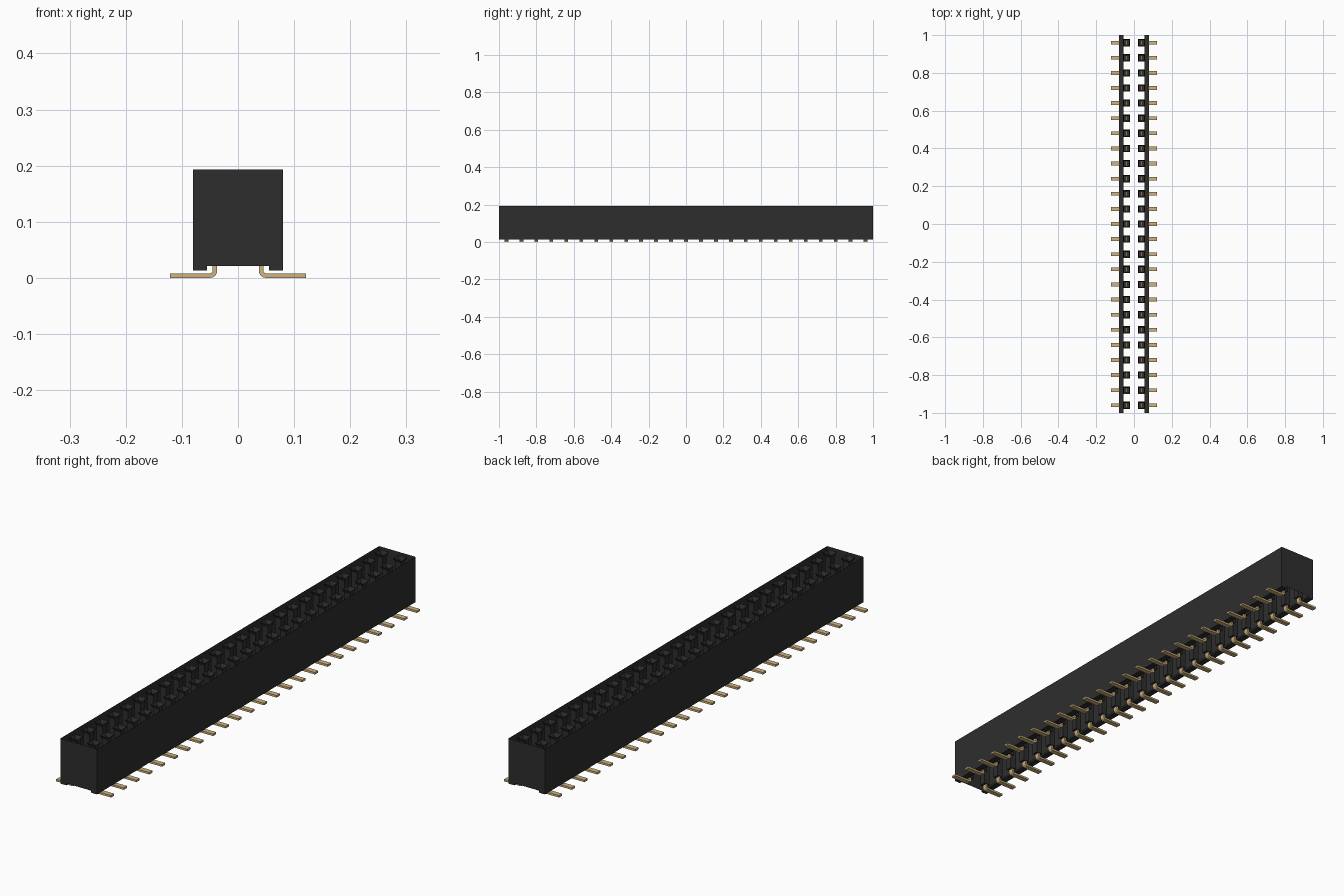
import bpy, bmesh, math

if "Cube" in bpy.data.objects:
    bpy.data.objects.remove(bpy.data.objects["Cube"])

N, PITCH = 25, 0.08
TOP, SEAT, FOOT = 0.193, 0.021, 0.013   # top rim, recess height, underside of rails


def material(name, rgb):
    m = bpy.data.materials.new(name)
    m.diffuse_color = (*rgb, 1)
    m.use_nodes = True
    m.node_tree.nodes["Principled BSDF"].inputs["Base Color"].default_value = m.diffuse_color
    return m


black = material("black plastic", (0.027, 0.027, 0.027))
gold = material("gold contact", (0.62, 0.45, 0.21))


def finish(bm, name, mat):
    me = bpy.data.meshes.new(name)
    bm.normal_update()
    bm.to_mesh(me)
    bm.free()
    me.materials.append(mat)
    ob = bpy.data.objects.new(name, me)
    bpy.context.collection.objects.link(ob)
    return ob


def extrude_profile(bm, pts, y0, y1, caps=True, closed=True):
    """Sweep an x-z outline along y."""
    a = [bm.verts.new((x, y0, z)) for x, z in pts]
    b = [bm.verts.new((x, y1, z)) for x, z in pts]
    n = len(pts)
    for i in range(n if closed else n - 1):
        j = (i + 1) % n
        bm.faces.new((a[i], a[j], b[j], b[i]))
    if caps:
        bm.faces.new(a[::-1])
        bm.faces.new(b)


def loft_squares(bm, x, y, rings, floor):
    """Open square tube through (half width, z) rings."""
    prev = None
    for h, z in rings:
        ring = [bm.verts.new((x + sx * h, y + sy * h, z))
                for sx, sy in ((-1, -1), (1, -1), (1, 1), (-1, 1))]
        if prev:
            for i in range(4):
                j = (i + 1) % 4
                bm.faces.new((prev[i], prev[j], ring[j], ring[i]))
        prev = ring
    if floor:
        bm.faces.new(prev)


def box(bm, x, y, z0, z1, sx, sy):
    extrude_profile(bm, [(x - sx / 2, z0), (x + sx / 2, z0),
                         (x + sx / 2, z1), (x - sx / 2, z1)], y - sy / 2, y + sy / 2)


# Thin housing shell: outer walls, rail undersides and rail inner steps, open middle
bm = bmesh.new()
for s in (-1, 1):
    extrude_profile(bm, [(s * 0.08, TOP), (s * 0.08, FOOT),
                         (s * 0.055, FOOT), (s * 0.055, SEAT)],
                    -1, 1, caps=False, closed=False)
    outline = [(-0.08, TOP), (-0.08, FOOT), (-0.055, FOOT), (-0.055, SEAT),
               (0.055, SEAT), (0.055, FOOT), (0.08, FOOT), (0.08, TOP)]
    vs = [bm.verts.new((x, s, z)) for x, z in outline]
    bm.faces.new(vs if s < 0 else vs[::-1])
bmesh.ops.remove_doubles(bm, verts=bm.verts, dist=1e-5)
finish(bm, "housing_shell", black)

# Sockets with a funnel mouth, and the bent contacts beneath
sockets, pins = bmesh.new(), bmesh.new()
arc = [math.radians(a) for a in (180, 202.5, 225, 247.5, 270)]
for i in range(N):
    y = (i - (N - 1) / 2) * PITCH
    for s in (-1, 1):
        x = s * 0.04
        loft_squares(sockets, x, y, [(0.019, TOP), (0.013, TOP - 0.013),
                                     (0.013, SEAT)], True)
        # Rounded bend from the upright stem to the flat solder tail
        outer = [(0.050 + 0.013 * math.cos(a), 0.015 + 0.013 * math.sin(a) - 0.002) for a in arc]
        inner = [(0.050 + 0.005 * math.cos(a), 0.015 + 0.005 * math.sin(a) - 0.002) for a in arc]
        prof = ([(0.037, 0.07)] + outer + [(0.121, 0.0), (0.121, 0.008)]
                + inner[::-1] + [(0.045, 0.07)])
        extrude_profile(pins, [(s * px, pz) for px, pz in prof], y - 0.01, y + 0.01)
        # Spring prongs lining the socket
        for t in (-1, 1):
            box(pins, x, y + t * 0.0105, 0.065, 0.165, 0.012, 0.004)
bmesh.ops.recalc_face_normals(pins, faces=pins.faces)
finish(sockets, "socket_cavities", black)
finish(pins, "contact_pins", gold)
